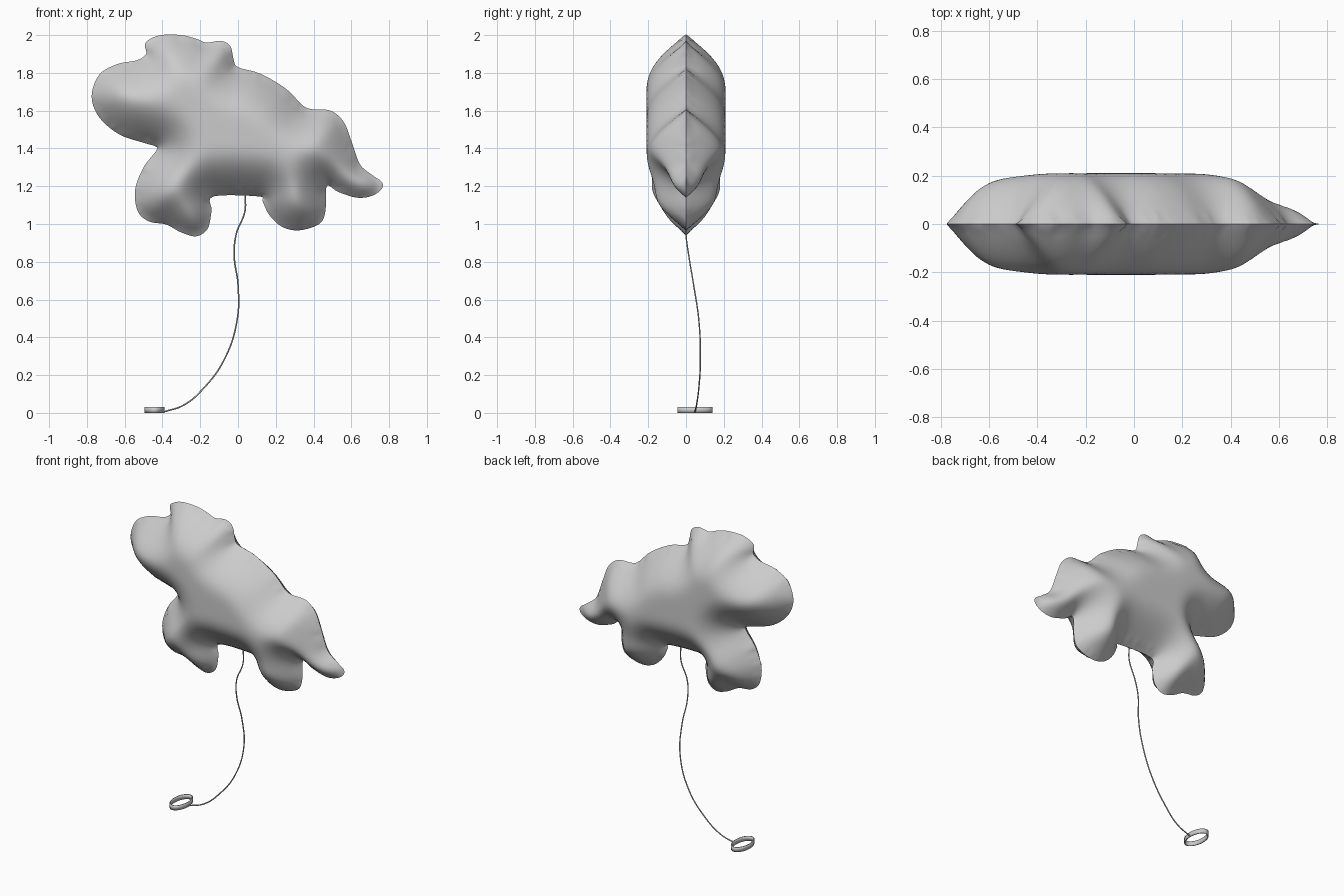
import bpy, bmesh, math
from mathutils import Vector, geometry

HALF_DEPTH = 0.21   # half thickness of the inflated body
RISE = 0.25         # distance from the seam at which the body is fully inflated
STEP = 0.02

cube = bpy.data.objects.get("Cube")
if cube:
    bpy.data.objects.remove(cube, do_unlink=True)


def make_material(name, colour):
    mat = bpy.data.materials.new(name)
    mat.use_nodes = True
    mat.diffuse_color = colour
    mat.node_tree.nodes["Principled BSDF"].inputs["Base Color"].default_value = colour
    return mat


grey = make_material("plain grey", (0.6, 0.6, 0.6, 1))


def add_object(name, data):
    obj = bpy.data.objects.new(name, data)
    bpy.context.collection.objects.link(obj)
    data.materials.append(grey)
    return obj


def closed_spline(points, steps):
    """Smooth closed curve through the points (Catmull-Rom)."""
    result = []
    count = len(points)
    for i in range(count):
        a, b, c, d = (points[(i + k) % count] for k in (-1, 0, 1, 2))
        for s in range(steps):
            t = s / steps
            result.append(0.5 * (2 * b + (c - a) * t + (2 * a - 5 * b + 4 * c - d) * t ** 2
                                 + (3 * b - a - 3 * c + d) * t ** 3))
    return result


def seam_distance(p, outline):
    """Distance from p to the outline, negative when p is outside."""
    best, inside = 9.0, False
    for i, b in enumerate(outline):
        a = outline[i - 1]
        ab, ap = b - a, p - a
        t = max(0.0, min(1.0, ap.dot(ab) / ab.length_squared))
        best = min(best, (ap - ab * t).length_squared)
        if (a.y > p.y) != (b.y > p.y) and p.x < a.x + ab.x * (p.y - a.y) / ab.y:
            inside = not inside
    return math.sqrt(best) * (1 if inside else -1)


# Side silhouette in hundredths: crest, back, tail, hind leg, belly, front leg, muzzle
silhouette = [
    (-48, 197), (-41, 200), (-30, 200), (-22, 198), (-16.5, 196), (-9, 197), (-4, 194),
    (-2.3, 187), (0, 183), (12, 179.5), (25.5, 171.5), (34, 163), (39, 160.8), (49, 160),
    (56, 154), (60, 144), (64.6, 131.6), (71, 126), (76.3, 122), (75.7, 118), (70, 114.6),
    (62.5, 114), (53, 117), (47, 120), (46.3, 107), (43, 100), (32, 96.6), (23, 98.7),
    (16.4, 105), (13, 112), (11, 114.6), (-13, 114.6), (-14, 107), (-16, 97.6), (-22, 93.5),
    (-30, 95.5), (-38, 99.7), (-47, 101.3), (-53, 106.6), (-54.5, 118), (-50, 130),
    (-43.5, 138.5), (-43.5, 141), (-50, 143), (-63, 147.5), (-73.5, 156.5), (-77.5, 167.5),
    (-73.5, 179), (-64, 184.6), (-53.5, 186.7), (-48.7, 190), (-49.2, 194)]
outline = closed_spline([Vector(p) / 100 for p in silhouette], 5)

# Fill the silhouette with an even grid of points and triangulate it
points = list(outline)
row = 0
z = 0.93
while z < 2.0:
    x = -0.8 + (row % 2) * STEP / 2
    while x < 0.8:
        p = Vector((x, z))
        if seam_distance(p, outline) > STEP * 0.5:
            points.append(p)
        x += STEP
    z += STEP * 0.87
    row += 1
rim = len(outline)
edges = [(i, (i + 1) % rim) for i in range(rim)]
verts, _, faces, *_ = geometry.delaunay_2d_cdt(points, edges, [], 1, 1e-5)

# Inflate: height rises from the seam to a soft plateau
bm = bmesh.new()
for v in verts:
    bm.verts.new((v.x, 0, v.y))
bm.verts.ensure_lookup_table()
for f in faces:
    bm.faces.new([bm.verts[i] for i in f])
bmesh.ops.recalc_face_normals(bm, faces=bm.faces)
inner = [v for v in bm.verts if not v.is_boundary]
for v in inner:
    d = max(0.0, seam_distance(Vector((v.co.x, v.co.z)), outline))
    v.co.y = -HALF_DEPTH * math.sin(math.pi / 2 * min(1.0, d / RISE))
for _ in range(10):
    heights = {}
    for v in inner:
        around = [e.other_vert(v).co.y for e in v.link_edges]
        heights[v] = (v.co.y + sum(around) / len(around)) / 2
    for v, h in heights.items():
        v.co.y = h
if sum(f.normal.y for f in bm.faces) > 0:
    bmesh.ops.reverse_faces(bm, faces=bm.faces)
for f in bm.faces:
    f.smooth = True
for e in bm.edges:
    e.smooth = not e.is_boundary   # the welded seam stays sharp
mesh = bpy.data.meshes.new("balloon_body")
bm.to_mesh(mesh)
bm.free()
body = add_object("balloon_body", mesh)
mirror = body.modifiers.new("other half", "MIRROR")
mirror.use_axis = (False, True, False)
mirror.merge_threshold = 0.0005

# String hanging from the belly to the handle
path = [(0.037, 0, 1.16), (0.037, 0, 1.07), (-0.01, 0, 0.944), (-0.02, 0.015, 0.83),
        (0, 0.04, 0.68), (-0.005, 0.068, 0.49), (-0.074, 0.076, 0.28),
        (-0.18, 0.068, 0.133), (-0.286, 0.056, 0.042), (-0.39, 0.048, 0.006)]
curve = bpy.data.curves.new("string", "CURVE")
curve.dimensions = "3D"
curve.bevel_depth = 0.004
curve.bevel_resolution = 1
curve.use_fill_caps = True
spline = curve.splines.new("BEZIER")
spline.bezier_points.add(len(path) - 1)
for point, co in zip(spline.bezier_points, path):
    point.co = co
    point.handle_left_type = point.handle_right_type = "AUTO"
add_object("string", curve)

# Oval handle ring lying on the ground
bm = bmesh.new()
bmesh.ops.create_cone(bm, cap_ends=False, segments=48, radius1=1, radius2=1, depth=1)
bmesh.ops.scale(bm, vec=(0.053, 0.093, 0.03), verts=bm.verts)
bmesh.ops.translate(bm, vec=(-0.442, 0.047, 0.015), verts=bm.verts)
for f in bm.faces:
    f.smooth = True
mesh = bpy.data.meshes.new("handle_ring")
bm.to_mesh(mesh)
bm.free()
ring = add_object("handle_ring", mesh)
wall = ring.modifiers.new("wall", "SOLIDIFY")
wall.thickness = 0.006
